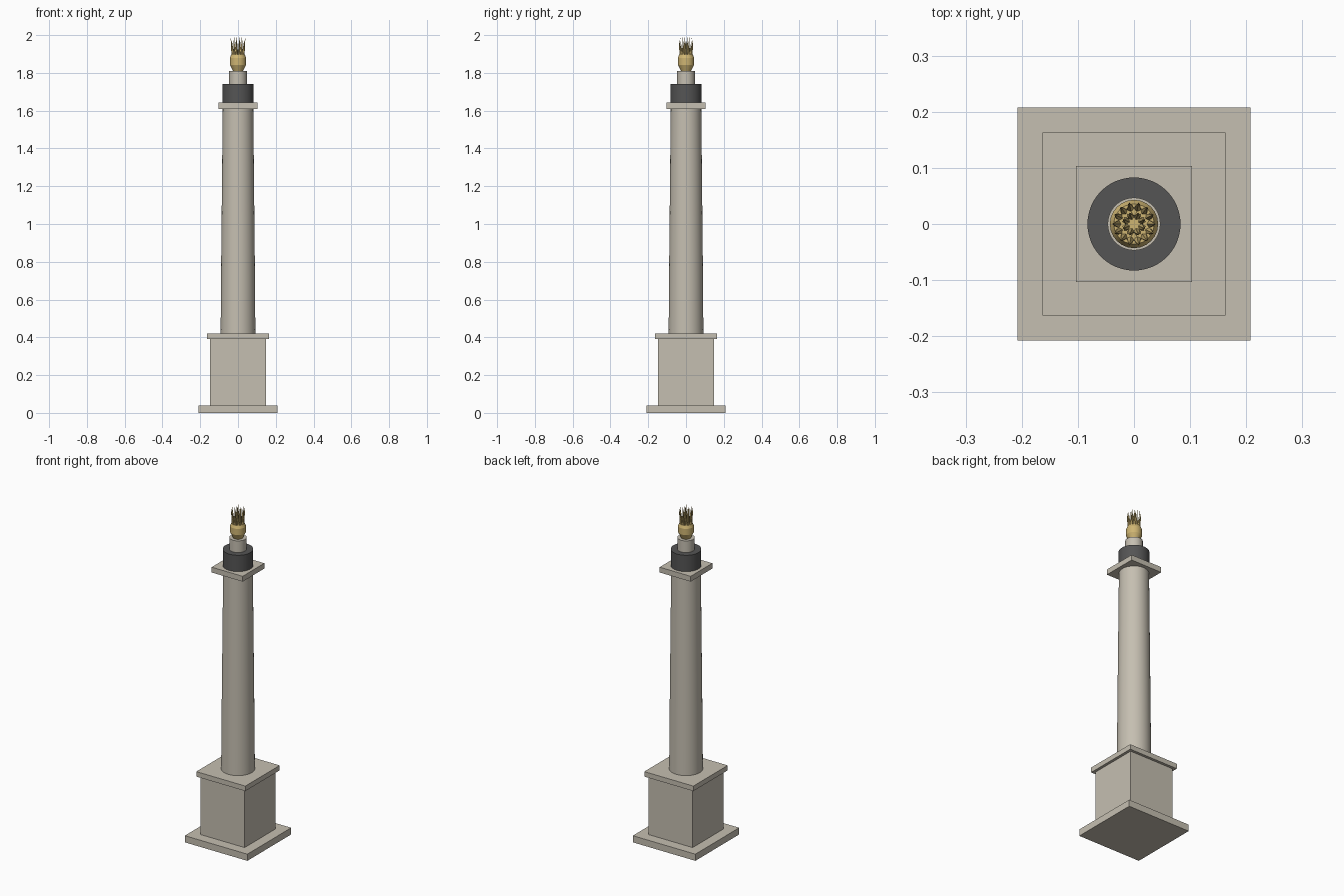
import bpy, math
from mathutils import Vector

cube = bpy.data.objects.get("Cube")
if cube:
    bpy.data.objects.remove(cube, do_unlink=True)


def material(name, rgb):
    m = bpy.data.materials.new(name)
    m.use_nodes = True
    m.diffuse_color = (*rgb, 1)
    m.node_tree.nodes["Principled BSDF"].inputs["Base Color"].default_value = (*rgb, 1)
    return m


stone = material("pale stone", (0.56, 0.52, 0.44))
dark = material("dark grey metal", (0.09, 0.09, 0.09))
gold = material("gilding", (0.62, 0.46, 0.17))


def finish(name, mat):
    ob = bpy.context.object
    ob.name = name
    ob.data.materials.append(mat)
    return ob


def slab(name, half, z0, z1, mat=stone):
    bpy.ops.mesh.primitive_cube_add(size=1, location=(0, 0, (z0 + z1) / 2))
    bpy.context.object.scale = (2 * half, 2 * half, z1 - z0)
    return finish(name, mat)


def lathe(name, profile, mat, sides=48, angle=35):
    """Closed solid turned around z from (radius, height) rings."""
    verts = [(r * math.cos(a), r * math.sin(a), z) for r, z in profile
             for a in (math.tau * i / sides for i in range(sides))]
    faces = [tuple(reversed(range(sides))),
             tuple(range(len(verts) - sides, len(verts)))]
    for k in range(len(profile) - 1):
        for i in range(sides):
            j = (i + 1) % sides
            a, b = k * sides, (k + 1) * sides
            faces.append((a + i, a + j, b + j, b + i))
    mesh = bpy.data.meshes.new(name)
    mesh.from_pydata(verts, [], faces)
    ob = bpy.data.objects.new(name, mesh)
    bpy.context.collection.objects.link(ob)
    bpy.ops.object.select_all(action="DESELECT")
    ob.select_set(True)
    bpy.context.view_layer.objects.active = ob
    bpy.ops.object.shade_smooth_by_angle(angle=math.radians(angle))
    return finish(name, mat)


def spike(name, base, tip, radius):
    base, tip = Vector(base), Vector(tip)
    axis = tip - base
    bpy.ops.mesh.primitive_cone_add(vertices=5, radius1=radius, radius2=0,
                                    depth=axis.length, location=(base + tip) / 2)
    bpy.context.object.rotation_euler = axis.to_track_quat("Z", "Y").to_euler()
    return finish(name, gold)


# Pedestal
slab("base_step", 0.208, 0, 0.04)
slab("pedestal", 0.147, 0.04, 0.39)
slab("pedestal_cap", 0.163, 0.39, 0.42)

# Column
lathe("shaft", [(0.092, 0.42), (0.089, 0.8), (0.085, 1.2), (0.081, 1.61)], stone)
slab("abacus", 0.103, 1.61, 1.642)
lathe("drum", [(0.083, 1.642), (0.083, 1.74)], dark)
lathe("urn_plinth", [(0.047, 1.74), (0.047, 1.81)], stone)

# Gilded urn
lathe("urn", [(0.027, 1.81), (0.043, 1.843), (0.043, 1.88), (0.036, 1.897)],
      gold, 24, 20)

# Rings of flames: count, base radius, tip radius, tip height
for ring, (count, r0, r1, top) in enumerate([(14, 0.029, 0.039, 1.985),
                                             (8, 0.015, 0.02, 2.0)]):
    for i in range(count):
        a = math.tau * (i + 0.5 * ring) / count
        c, s = math.cos(a), math.sin(a)
        spike("flame", (r0 * c, r0 * s, 1.893), (r1 * c, r1 * s, top), 0.007)
